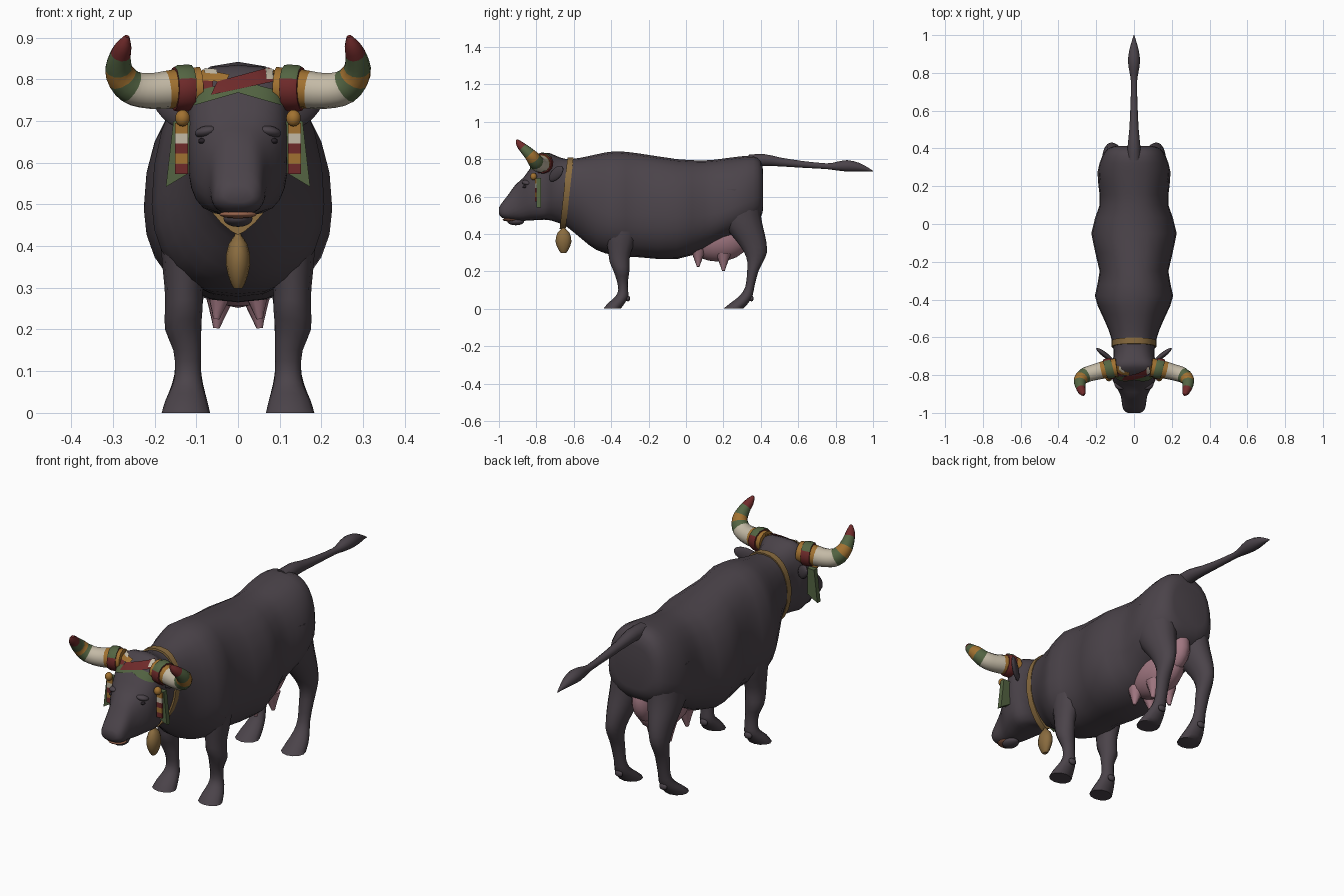
import bpy, bmesh, math
from mathutils import Vector
from mathutils.bvhtree import BVHTree

if "Cube" in bpy.data.objects:
    bpy.data.objects.remove(bpy.data.objects["Cube"])


def material(name, rgb):
    m = bpy.data.materials.new(name)
    m.diffuse_color = (*[(c / 255) ** 2.2 for c in rgb], 1)
    m.use_nodes = True
    m.node_tree.nodes["Principled BSDF"].inputs["Base Color"].default_value = m.diffuse_color
    return m


HIDE = material("dark hide", (76, 69, 75))
PINK = material("udder pink", (160, 119, 129))
CREAM = material("horn cream", (194, 184, 164))
TAN = material("strap tan", (136, 107, 65))
RED = material("woven red", (110, 46, 46))
GREEN = material("woven green", (84, 100, 68))
MUSTARD = material("woven mustard", (160, 113, 52))
LIP = material("lip brown", (150, 100, 78))
DARK = material("eye dark", (44, 39, 44))


def finish(name, bm, mats, angle=45):
    me = bpy.data.meshes.new(name)
    bm.to_mesh(me)
    bm.free()
    ob = bpy.data.objects.new(name, me)
    bpy.context.collection.objects.link(ob)
    for m in mats:
        me.materials.append(m)
    bpy.ops.object.select_all(action='DESELECT')
    bpy.context.view_layer.objects.active = ob
    ob.select_set(True)
    bpy.ops.object.shade_smooth_by_angle(angle=math.radians(angle))
    return ob


def loft(name, rings, mats, pick=None, caps=True, closed=False, angle=45):
    """Skin a row of rings; pick(i) gives the material of band i."""
    bm = bmesh.new()
    vs = [[bm.verts.new(p) for p in r] for r in rings]
    n = len(vs[0])
    for i in range(len(vs) - (0 if closed else 1)):
        a, b = vs[i], vs[(i + 1) % len(vs)]
        for j in range(n):
            f = bm.faces.new((a[j], a[(j + 1) % n], b[(j + 1) % n], b[j]))
            f.material_index = pick(i) if pick else 0
    if caps and not closed:
        bm.faces.new(vs[0]).material_index = pick(0) if pick else 0
        bm.faces.new(vs[-1]).material_index = pick(len(vs) - 2) if pick else 0
    bmesh.ops.recalc_face_normals(bm, faces=bm.faces)
    return finish(name, bm, mats, angle)


def spline(rows, k):
    """Catmull-Rom resampling of rows of numbers."""
    out = []
    for i in range(len(rows) - 1):
        p = [rows[max(0, min(len(rows) - 1, i + d))] for d in (-1, 0, 1, 2)]
        for s in range(k):
            t = s / k
            out.append([b + .5 * t * (c - a + t * (2*a - 5*b + 4*c - d + t * (3*(b - c) + d - a)))
                        for a, b, c, d in zip(*p)])
    return out + [list(rows[-1])]


def oval(n):
    return [(math.cos(2 * math.pi * j / n), math.sin(2 * math.pi * j / n)) for j in range(n)]


def tube(name, rows, mats, pick=None, n=12, side=1):
    """Rows are x, y, z, radius along a path."""
    pts = [Vector((r[0] * side, r[1], r[2])) for r in rows]
    rings = []
    for i, p in enumerate(pts):
        t = (pts[min(i + 1, len(pts) - 1)] - pts[max(i - 1, 0)]).normalized()
        u = t.cross(Vector((.3, 1, .1)) if abs(t.y) < .8 else Vector((0, 0, 1))).normalized()
        v = t.cross(u)
        rings.append([p + rows[i][3] * (u * c + v * s) for c, s in oval(n)])
    return loft(name, rings, mats, pick)


def ball(name, loc, size, mat, rot=None, seg=14):
    bm = bmesh.new()
    bmesh.ops.create_uvsphere(bm, u_segments=seg, v_segments=seg // 2 + 1, radius=1)
    ob = finish(name, bm, [mat], 60)
    ob.location, ob.scale, ob.rotation_euler = loc, size, rot or (0, 0, 0)
    return ob


# body, neck and head: y, top, bottom, half width, height of widest point, squareness
BODY = [(-1, .54, .505, .034, .52, .8), (-.985, .565, .487, .055, .52, .75),
        (-.95, .61, .476, .064, .525, .75), (-.91, .665, .472, .07, .55, .75),
        (-.87, .70, .47, .09, .59, .7), (-.83, .755, .472, .112, .62, .7),
        (-.78, .812, .475, .12, .65, .55), (-.74, .834, .475, .12, .66, .55),
        (-.70, .82, .465, .108, .65, .7), (-.64, .80, .44, .112, .65, .85),
        (-.56, .808, .375, .135, .60, .85), (-.48, .825, .315, .17, .53, .85),
        (-.38, .842, .285, .207, .5, .85), (-.25, .83, .275, .182, .5, .85),
        (-.05, .80, .265, .226, .49, .85), (.1, .793, .315, .182, .5, .85),
        (.2, .803, .37, .188, .52, .85), (.28, .813, .40, .192, .55, .85),
        (.36, .818, .45, .168, .58, .8), (.4, .79, .49, .135, .6, .75),
        (.412, .74, .53, .1, .62, .75)]


def section(row, grow=1.0, n=24):
    y, top, bot, hw, zw, e = row
    pinch = .75 * max(0, 1 - abs(y + .63) / .13)  # throat narrows to a keel
    out = []
    for c, s in oval(n):
        x = hw * math.copysign(abs(c) ** (e if s > 0 else e + pinch), c)
        z = (top - zw if s > 0 else zw - bot) * math.copysign(abs(s) ** min(1, e + .1), s)
        out.append(Vector((x * grow, y, zw + z * grow)))
    return out


body = loft("body_and_head", [section(r) for r in spline(BODY, 2)], [HIDE], angle=60)
tree = BVHTree.FromPolygons([v.co for v in body.data.vertices],
                            [p.vertices for p in body.data.polygons])


def decal(name, quad, mat, off=.005, nu=8, nv=3):
    """Thin plate laid on the front of the head from four x, z corners."""
    a, b, c, d = [Vector(q) for q in quad]
    bm = bmesh.new()
    grid = []
    for i in range(nu + 1):
        for j in range(nv + 1):
            p = a.lerp(b, i / nu).lerp(d.lerp(c, i / nu), j / nv)
            hit = tree.ray_cast(Vector((p.x, -2, p.y)), Vector((0, 1, 0)))[0]
            y = min(hit.y, -.745) if hit else -.745
            grid.append(bm.verts.new((p.x, y - off, p.y + off * .6)))
    for i in range(nu):
        for j in range(nv):
            k = i * (nv + 1) + j
            f = bm.faces.new((grid[k], grid[k + nv + 1], grid[k + nv + 2], grid[k + 1]))
            f.normal_update()
            if f.normal.y > 0:
                f.normal_flip()
    return finish(name, bm, [mat], 60)


# woven headband: crossing strips over the forehead
decal("band_red_left", [(-.11, .765), (-.06, .775), (-.06, .80), (-.11, .80)], RED, .004)
decal("band_mustard", [(-.1, .795), (-.03, .79), (-.02, .808), (-.085, .82)], MUSTARD, .006)
decal("band_cream_left", [(-.08, .811), (-.05, .808), (-.05, .82), (-.08, .822)], CREAM, .008)
decal("band_green_left", [(-.115, .732), (0, .765), (0, .795), (-.105, .768)], GREEN, .005)
decal("band_green_right", [(.115, .732), (0, .765), (0, .795), (.105, .768)], GREEN, .005)
decal("band_red_cross", [(-.065, .758), (.085, .79), (.075, .824), (-.05, .79)], RED, .008)
decal("band_cream_right", [(.068, .795), (.086, .795), (.082, .82), (.066, .822)], CREAM, .01)
decal("band_mustard_right", [(.086, .79), (.11, .785), (.1, .815), (.084, .82)], MUSTARD, .006)

# lip and chin
ball("lip", (0, -.94, .476), (.046, .04, .010), LIP)
ball("chin", (0, -.91, .466), (.036, .045, .020), HIDE)

# leg rows: z, y, y radius, x, x radius
FRONT = [(.54, -.34, .10, .115, .07), (.4, -.345, .085, .125, .06), (.3, -.355, .06, .13, .046),
         (.25, -.355, .053, .13, .045), (.2, -.345, .042, .132, .043), (.15, -.34, .03, .122, .033),
         (.1, -.336, .026, .12, .031), (.065, -.343, .035, .121, .037), (.03, -.372, .045, .124, .05),
         (0, -.395, .046, .125, .058)]
REAR = [(.64, .26, .13, .095, .088), (.5, .28, .12, .1, .082), (.42, .318, .098, .108, .068),
        (.36, .35, .079, .114, .054), (.3, .372, .06, .12, .042), (.25, .37, .042, .122, .036),
        (.2, .357, .03, .122, .034), (.12, .342, .024, .12, .03), (.07, .322, .034, .121, .037),
        (.03, .285, .048, .124, .05), (0, .252, .052, .125, .057)]
HORN = [(.09, -.76, .78, .050), (.15, -.77, .777, .047), (.21, -.785, .772, .043),
        (.257, -.80, .782, .041), (.284, -.825, .815, .035), (.284, -.86, .85, .027),
        (.274, -.89, .88, .019), (.266, -.905, .903, .006)]
HORN_MATS = [CREAM, GREEN, MUSTARD, RED]
HORN_BANDS = [2, 2, 2, 2, 0, 0, 0, 0, 0, 1, 1, 2, 2, 1, 1, 1, 3, 3, 3, 3, 3]

for s, tag in ((1, "left"), (-1, "right")):
    for kind, rows in (("front_leg", FRONT), ("rear_leg", REAR)):
        loft(f"{kind}_{tag}", [[(s * (x + rx * c), y + ry * q, z) for c, q in oval(12)]
                               for z, y, ry, x, rx in spline(rows, 2)], [HIDE])
        # dewclaw behind the fetlock
        yy = -.31 if kind == "front_leg" else .35
        ball(f"{kind}_dewclaw_{tag}", (s * .121, yy, .055), (.022, .012, .016), HIDE, seg=8)
    # horn with coloured wrapping and the strap at its root, green on top
    tube(f"horn_{tag}", spline(HORN, 3), HORN_MATS, lambda i: HORN_BANDS[i], side=s)
    strap = tube(f"horn_strap_{tag}", [(.112, -.763, .779, .055), (.12, -.765, .779, .057),
                                       (.145, -.769, .778, .056), (.153, -.771, .778, .053)],
                 [RED, GREEN], side=s)
    for p in strap.data.polygons:
        p.material_index = int(p.center.z > .81)
    # hanging tassel: knob, green backing and patterned strip
    ball(f"tassel_knob_{tag}", (s * .133, -.815, .707), (.018, .018, .02), MUSTARD)

    def panel(name, poly, mat, y, t):
        loft(f"{name}_{tag}", [[(s * x, y + d, z) for x, z in poly] for d in (0, t)], [mat], angle=20)
    panel("tassel_backing", [(.115, .70), (.155, .70), (.173, .542), (.118, .575)], GREEN, -.80, .025)
    for k, m in enumerate((MUSTARD, CREAM, RED, MUSTARD, RED)):
        z1, z0 = .695 - k * .0245, .695 - (k + 1) * .0245
        panel(f"tassel_strip_{k}", [(.12, z1), (.151, z1), (.151, z0), (.12, z0)], m, -.807, .009)
    # ears, eyes, brows and nostrils
    ball(f"ear_{tag}", (s * .152, -.694, .722), (.068, .014, .032), HIDE, (0, s * -.5, s * .65))
    ball(f"eye_{tag}", (s * .086, -.862, .652), (.010, .012, .007), DARK, seg=10)
    ball(f"brow_{tag}", (s * .076, -.852, .674), (.03, .024, .014), HIDE, (0, s * .2, s * .6))
    ball(f"nostril_{tag}", (s * .032, -.983, .532), (.008, .011, .006), DARK, seg=8)
    # teats
    for k, (y, z) in enumerate(((.065, .225), (.2, .203))):
        tube(f"teat_{k}_{tag}", [(.042, y, z + .09, .042), (.046, y, z + .05, .026),
                                 (.05, y, z + .015, .013), (.052, y, z, .008)], [PINK], n=8, side=s)

# udder, with the part rising between the hind legs
ball("udder", (0, .17, .37), (.094, .168, .118), PINK, seg=18)
ball("udder_rear", (0, .285, .44), (.065, .105, .115), PINK, seg=16)

# tail with tuft
TAIL = [(0, .34, .79, .036), (0, .42, .795, .033), (0, .5, .785, .025), (0, .62, .772, .019),
        (0, .75, .762, .016), (0, .8, .762, .023), (0, .86, .764, .032), (0, .92, .757, .025),
        (0, .97, .745, .011), (0, 1, .735, .002)]
tube("tail", spline(TAIL, 2), [HIDE], n=10)

# neck strap: leaning band round the neck
neck = (-.64, .80, .44, .112, .65, .85)
rings = []
for dy, g in ((-.016, .97), (-.016, 1.06), (.016, 1.06), (.016, .97)):
    rings.append([(p.x, -.658 + dy + (p.z - .44) * .11, p.z) for p in section(neck, g)])
loft("neck_strap", rings, [TAN], closed=True, angle=30)

# bell with its hanging loop
BELL = [(.44, .008), (.425, .012), (.418, .02), (.405, .032), (.38, .041), (.355, .042),
        (.33, .034), (.31, .024), (.298, .014)]
loft("bell", [[(r * .7 * c, -.655 + r * q, z) for c, q in oval(12)] for z, r in BELL], [TAN])
